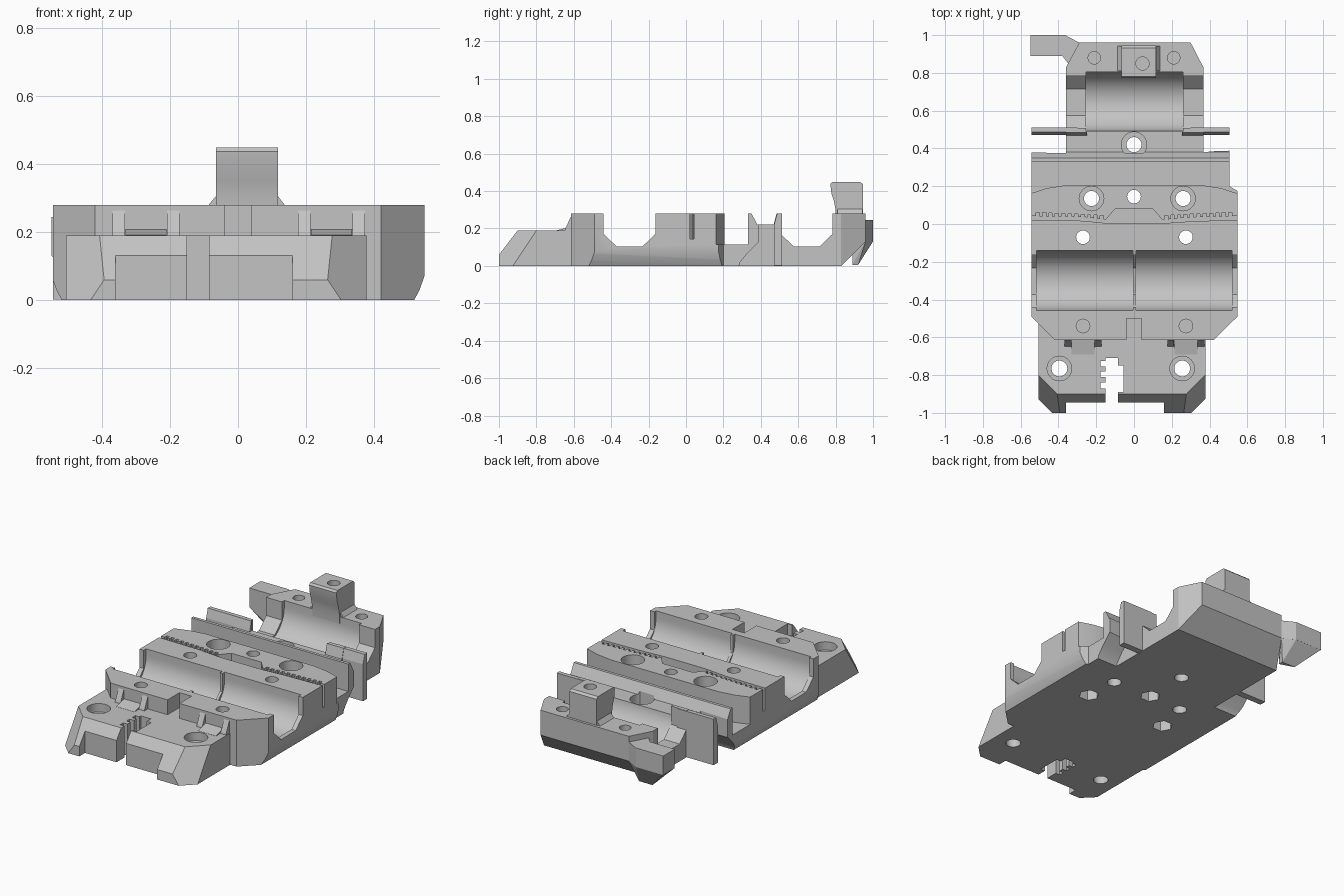
import bpy, bmesh, math

if "Cube" in bpy.data.objects:
    bpy.data.objects.remove(bpy.data.objects["Cube"])

grey = bpy.data.materials.new("light_grey_plastic")
grey.use_nodes = True
grey.diffuse_color = (0.55, 0.55, 0.55, 1)
grey.node_tree.nodes["Principled BSDF"].inputs["Base Color"].default_value = (0.55, 0.55, 0.55, 1)


def finish(name, bm):
    bmesh.ops.recalc_face_normals(bm, faces=bm.faces)
    mesh = bpy.data.meshes.new(name)
    bm.to_mesh(mesh)
    bm.free()
    mesh.materials.append(grey)
    ob = bpy.data.objects.new(name, mesh)
    bpy.context.collection.objects.link(ob)
    return ob


def prism(pts, lo, hi, axis="z", name="cutter"):
    """Extrude an (x, y) outline along z, or a (y, z) outline along x."""
    bm = bmesh.new()
    put = (lambda p, h: (p[0], p[1], h)) if axis == "z" else (lambda p, h: (h, p[0], p[1]))
    low = [bm.verts.new(put(p, lo)) for p in pts]
    top = [bm.verts.new(put(p, hi)) for p in pts]
    bm.faces.new(low)
    bm.faces.new(top)
    for i in range(len(pts)):
        j = (i + 1) % len(pts)
        bm.faces.new((low[i], low[j], top[j], top[i]))
    return finish(name, bm)


def box(x0, x1, y0, y1, z0, z1, name="cutter"):
    return prism([(x0, y0), (x1, y0), (x1, y1), (x0, y1)], z0, z1, "z", name)


def hull(pts, name="cutter"):
    bm = bmesh.new()
    for p in pts:
        bm.verts.new(p)
    bmesh.ops.convex_hull(bm, input=bm.verts)
    return finish(name, bm)


def disc(u, v, r, n=32):
    return [(u + r * math.cos(2 * math.pi * i / n), v + r * math.sin(2 * math.pi * i / n))
            for i in range(n)]


def hole(x, y, r=0.036, lo=-0.1, hi=0.6, n=32):
    return prism(disc(x, y, r, n), lo, hi)


def cut(ob, cutters):
    bpy.context.view_layer.objects.active = ob
    for c in cutters:
        m = ob.modifiers.new("cut", "BOOLEAN")
        m.operation, m.solver, m.object = "DIFFERENCE", "EXACT", c
        bpy.ops.object.modifier_apply(modifier=m.name)
        bpy.data.objects.remove(c)


def pocket(yc, x0, x1, r=0.158):
    """Round bearing trough along x, with straight sides to the top."""
    arc = [(yc + r * math.cos(a), 0.239 + r * math.sin(a))
           for a in (math.pi + math.pi * i / 24 for i in range(25))]
    return prism(arc + [(yc + r, 0.5), (yc - r, 0.5)], x0, x1, "x")


def end_gap(yc, x0, x1):
    """Angular opening in the ribs that close a trough."""
    half = [(0.138, 0.5), (0.138, 0.17), (0.07, 0.105)]
    pts = [(yc + d, z) for d, z in half] + [(yc - d, z) for d, z in reversed(half)]
    return prism(pts, x0, x1, "x")


def channel():
    return box(-0.7, 0.7, 0.205, 0.332, 0.115, 0.5)


def groove():
    """Tapered groove between the channel wall and the wings."""
    return prism([(0.345, 0.29), (0.382, 0.22), (0.468, 0.22), (0.487, 0.29)], -1, 1, "x")


# Front plate with sloped nose, two feet and clipped corners
front = prism([(-0.505, -0.5), (-0.505, -0.93), (-0.44, -1), (-0.36, -1), (-0.36, -0.945),
               (0.16, -0.945), (0.16, -1), (0.31, -1), (0.378, -0.93), (0.378, -0.5)],
              0, 0.19, "z", "front_plate")
cuts = [prism([(-1.1, 0.06), (-1, 0.06), (-0.9, 0.19), (-0.9, 0.3), (-1.1, 0.3)], -1, 1, "x")]
for side in (1, -1):
    pts = []
    for z, s in ((0.2, -1.3), (-0.01, -1.44)):
        pts += [(-0.7, s + 0.7, z), (-0.2, s + 0.2, z), (-0.7, -1.3, z)]
    cuts.append(hull([(x if side > 0 else -x - 0.13, y, z) for x, y, z in pts]))
# Toothed belt entry
cuts += [box(-0.15, -0.085, -1.1, -0.71, -0.1, 0.5), box(-0.1, -0.055, -0.89, -0.75, -0.1, 0.5)]
cuts += [box(-0.178, -0.14, y, y + 0.03, -0.1, 0.5) for y in (-0.87, -0.81, -0.755)]
for x in (-0.395, 0.255):
    cuts += [hole(x, -0.765, 0.042), hole(x, -0.765, 0.065, 0.14)]
cut(front, cuts)

# Gussets and ramps in front of the raised block
for x in (-0.27, 0.275):
    for d in (-0.08, 0.08):
        prism([(-0.65, 0.18), (-0.645, 0.2), (-0.61, 0.275), (-0.55, 0.275), (-0.55, 0.18)],
              x + d - 0.018, x + d + 0.018, "x", "gusset")
    prism([(-0.69, 0.185), (-0.69, 0.191), (-0.6, 0.212), (-0.6, 0.185)],
          x - 0.06, x + 0.06, "x", "ramp")

# Main block with both bearing troughs, belt slot and cross channel
main = prism([(-0.543, -0.49), (-0.42, -0.615), (0.42, -0.615), (0.548, -0.49), (0.548, 0.175),
              (0.505, 0.2), (0.505, 0.388), (0.42, 0.385), (0.26, 0.37), (-0.543, 0.378)],
             0, 0.28, "z", "main_block")
cuts = [pocket(-0.299, -0.515, -0.006), pocket(-0.299, 0.01, 0.52),
        end_gap(-0.302, -0.7, 0.7), channel(), groove(),
        box(-0.04, 0.04, -0.7, -0.5, 0.19, 0.5),
        prism([(0.28, -0.01), (0.29, 0.02), (0.33, 0.07), (0.39, 0.13), (0.5, 0.13),
               (0.5, -0.01)], -1, 1, "x")]
for s in (-1, 1):
    # Rear shoulders of the raised middle
    cuts.append(prism([(s * 0.6, 0.145), (s * 0.46, 0.19), (s * 0.33, 0.21), (s * 0.6, 0.21)],
                      0.115, 0.5))
    # Rounded lower edges
    for (xa, za), (xb, zb) in (((0.512, -0.01), (0.536, 0.035)), ((0.53, 0.02), (0.549, 0.075))):
        cuts.append(hull([(s * x, y, z) for y in (-0.8, 0.6)
                          for x, z in ((xa, za), (xb, zb), (0.6, zb), (0.6, za))]))
# Belt slot with teeth
cuts.append(prism([(-0.6, 0.022), (-0.27, 0.017), (-0.13, 0.003), (0.14, 0.003), (0.3, 0.014),
                   (0.6, 0.024), (0.6, 0.044), (0.3, 0.035), (0.15, 0.022), (0.1, 0.08),
                   (-0.1, 0.08), (-0.15, 0.022), (-0.27, 0.038), (-0.6, 0.042)], 0.145, 0.5))
for i in range(11):
    for s in (-1, 1):
        x = 0.17 + 0.034 * i
        y = 0.021 + 0.05 * (x - 0.15)
        cuts.append(box(s * x - 0.009, s * x + 0.009, y, y + 0.023, 0.145, 0.5))
for x in (-0.27, 0.275):
    cuts += [hole(x, -0.07), hole(x, -0.07, 0.058, -0.1, 0.07, 6), hole(x, -0.54, lo=0.15)]
for x in (-0.225, 0.26):
    cuts += [hole(x, 0.135, 0.04), hole(x, 0.135, 0.065, 0.18)]
cuts += [hole(0, 0.145), hole(0, 0.145, 0.058, -0.1, 0.07, 6)]
cut(main, cuts)

# Rear block with its single trough, lowered wall and screw seat
rear = prism([(-0.36, 0.25), (0.367, 0.25), (0.367, 0.83), (0.3, 0.96), (-0.29, 0.96),
              (-0.36, 0.83)], 0, 0.28, "z", "rear_block")
cuts = [channel(), groove(), pocket(0.648, -0.255, 0.26), end_gap(0.645, -0.5, 0.5),
        box(-0.25, 0.255, 0.46, 0.52, 0.22, 0.5),
        prism([(0.82, -0.01), (0.97, 0.14), (1.1, 0.14), (1.1, -0.01)], -1, 1, "x"),
        hole(0, 0.42, 0.04), hole(0, 0.42, 0.067, 0.14)]
cuts += [hole(x, 0.88, 0.033, 0.12) for x in (-0.21, 0.21)]
cut(rear, cuts)

# Thin side wings, chamfered toward the groove
for name, x0, x1 in (("right_wing", -0.543, -0.3), ("left_wing", 0.3, 0.505)):
    prism([(0.472, 0.002), (0.472, 0.225), (0.487, 0.279), (0.512, 0.279), (0.512, 0.002)],
          x0, x1, "x", name)

# Side arm at the rear right corner, tapering into the block
prism([(-0.548, 0.89), (-0.38, 0.89), (-0.34, 0.84), (-0.28, 0.94), (-0.29, 0.96), (-0.365, 1),
       (-0.548, 1)], 0.13, 0.245, "z", "side_arm")
hull([(-0.548, 0.89, 0.131), (-0.548, 1, 0.131), (-0.365, 1, 0.131), (-0.29, 0.96, 0.131),
      (-0.33, 0.89, 0.131), (-0.42, 0.92, 0.005), (-0.33, 0.92, 0.005), (-0.33, 0.89, 0.005)],
     "arm_brace")

# Post with an overhanging front and flared foot
post = prism([(0.772, 0.437), (0.782, 0.449), (0.932, 0.449), (0.945, 0.437), (0.945, 0.24),
              (0.802, 0.24), (0.8, 0.3), (0.79, 0.35), (0.777, 0.39)],
             -0.065, 0.117, "x", "post")
cut(post, [hole(0.045, 0.85, 0.035, 0.3)])
hull([(x, y, z) for y in (0.81, 0.943)
      for x, z in ((-0.087, 0.279), (0.138, 0.279), (-0.066, 0.305), (0.118, 0.305))], "post_foot")

# Smooth the curved walls and keep the edges sharp
bpy.ops.object.select_all(action="DESELECT")
for ob in (front, main, rear, post):
    ob.select_set(True)
bpy.context.view_layer.objects.active = main
bpy.ops.object.shade_smooth_by_angle(angle=math.radians(25))
